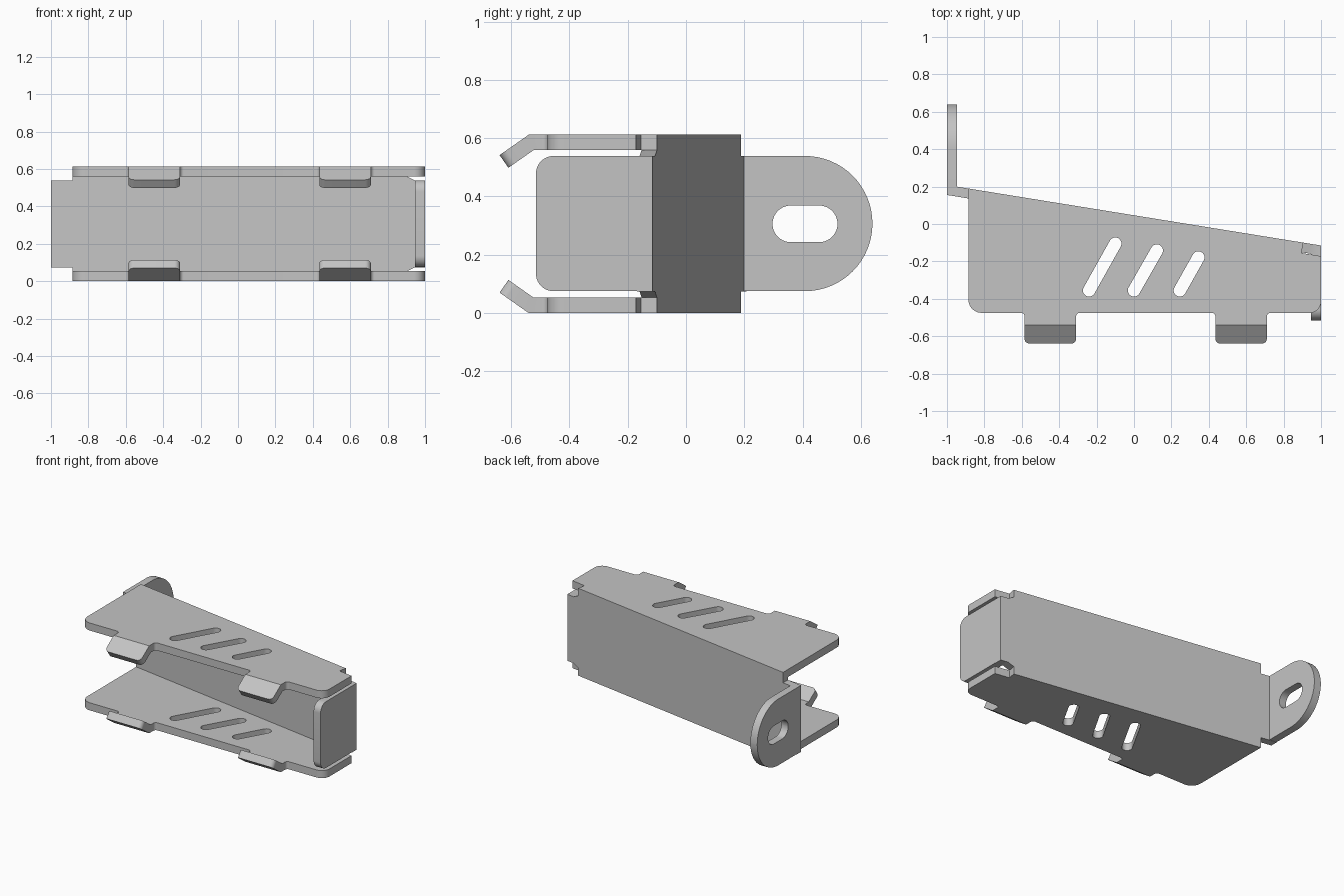
import bpy, bmesh, math
from mathutils import Vector

if "Cube" in bpy.data.objects:
    bpy.data.objects.remove(bpy.data.objects["Cube"])

H = 0.612        # overall height
T = 0.053        # sheet thickness
LOW, HIGH = 0.075, 0.539   # height range of the end flanges
FRONT = -0.475   # front edge of the plates
FOLD = -0.54     # line where the tabs bend
ANGLE = math.radians(35)

steel = bpy.data.materials.new("plain grey steel")
steel.use_nodes = True
GREY = (0.55, 0.55, 0.55, 1)
steel.diffuse_color = GREY
steel.node_tree.nodes["Principled BSDF"].inputs["Base Color"].default_value = GREY


def rounded(corners, steps=10):
    """Outline from (u, v, radius) corners, each radius turned into an arc."""
    out = []
    for i, (u, v, r) in enumerate(corners):
        p = Vector((u, v))
        if r == 0:
            out.append(p)
            continue
        a = (Vector(corners[i - 1][:2]) - p).normalized()
        b = (Vector(corners[(i + 1) % len(corners)][:2]) - p).normalized()
        half = a.angle(b) / 2
        centre = p + (a + b).normalized() * r / math.sin(half)
        start = p + a * r / math.tan(half) - centre
        end = p + b * r / math.tan(half) - centre
        turn = math.atan2(start.x * end.y - start.y * end.x, start.dot(end))
        for k in range(steps + 1):
            t = turn * k / steps
            c, s = math.cos(t), math.sin(t)
            out.append(centre + Vector((start.x * c - start.y * s,
                                        start.x * s + start.y * c)))
    return out


def capsule(a, b, r):
    """Long slot between two end centres."""
    a, b = Vector(a), Vector(b)
    d = (b - a).normalized() * r
    n = Vector((-d.y, d.x))
    box = [a - d + n, a - d - n, b + d - n, b + d + n]
    return rounded([(p.x, p.y, r * 0.999) for p in box])


def sheet(name, loops, place, fold=False):
    """Flat sheet with holes, w running from 0 to -T, then put in position."""
    bm = bmesh.new()
    for loop in loops:
        vs = [bm.verts.new((p.x, p.y, 0)) for p in loop]
        for i, v in enumerate(vs):
            bm.edges.new((vs[i - 1], v))
    bmesh.ops.triangle_fill(bm, edges=bm.edges[:], use_beauty=True,
                            normal=(0, 0, 1))
    res = bmesh.ops.extrude_face_region(bm, geom=bm.faces[:],
                                        use_keep_orig=True)
    for v in res["geom"]:
        if isinstance(v, bmesh.types.BMVert):
            v.co.z = -T
    if fold:
        bmesh.ops.bisect_plane(bm, geom=bm.verts[:] + bm.edges[:] + bm.faces[:],
                               plane_co=(0, FOLD, 0), plane_no=(0, 1, 0))
        c, s = math.cos(ANGLE), math.sin(ANGLE)
        for v in bm.verts:
            d, w = FOLD - v.co.y, v.co.z
            if d > 1e-4:
                v.co.y, v.co.z = FOLD - d * c - w * s, w * c - d * s
            elif abs(d) <= 1e-4 and w < -T / 2:
                v.co.y = FOLD + T * math.tan(ANGLE / 2)
    for v in bm.verts:
        v.co = place(*v.co)
    bmesh.ops.recalc_face_normals(bm, faces=bm.faces[:])
    me = bpy.data.meshes.new(name)
    bm.to_mesh(me)
    bm.free()
    me.materials.append(steel)
    ob = bpy.data.objects.new(name, me)
    bpy.context.collection.objects.link(ob)
    bpy.ops.object.select_all(action="DESELECT")
    ob.select_set(True)
    bpy.context.view_layer.objects.active = ob
    bpy.ops.object.shade_smooth_by_angle(angle=math.radians(30))
    return ob


def back_line(x):
    return 0.0466 - 0.1616 * x


# Top and bottom plates with slots and two bent tabs each
TIP = FOLD - 0.122
outline = [(-0.885, back_line(-0.885), 0), (-0.885, FRONT, 0.07)]
for x0, x1 in ((-0.585, -0.31), (0.435, 0.71)):
    outline += [(x0, FRONT, 0.02), (x0, TIP, 0.03),
                (x1, TIP, 0.03), (x1, FRONT, 0.02)]
outline += [(1, FRONT, 0.06), (1, -0.172, 0), (0.895, -0.155, 0),
            (0.905, back_line(0.905), 0)]
slots = [capsule(a, (x, -0.355), 0.033)
         for a, x in (((-0.1, -0.105), -0.24),
                      ((0.122, -0.142), 0.0),
                      ((0.344, -0.179), 0.245))]
plate = [rounded(outline)] + slots
sheet("top_plate", plate, lambda u, v, w: (u, v, H + w), fold=True)
sheet("bottom_plate", plate, lambda u, v, w: (u, v, -w), fold=True)

# Slanted back web, narrower at both ends
upper = [(1, HIGH, 0), (0.945, HIGH, 0), (0.905, H - T, 0),
         (-0.885, H - T, 0), (-0.885, HIGH, 0), (-1, HIGH, 0)]
lower = [(u, H - v, 0) for u, v, r in reversed(upper)]
sheet("back_web", [rounded(upper + lower)],
      lambda u, v, w: (u, back_line(u) + w, v))

# Left end flange, closing the open front side
sheet("left_end_flange",
      [rounded([(-0.14, LOW, 0), (-0.14, HIGH, 0),
                (-0.515, HIGH, 0.06), (-0.515, LOW, 0.06)])],
      lambda u, v, w: (1 + w, u, v))

# Right mounting ear with round end and slot
R = (HIGH - LOW) / 2
MID = H / 2
sheet("right_mounting_ear",
      [rounded([(0.18, LOW, 0), (0.64, LOW, R * 0.999),
                (0.64, HIGH, R * 0.999), (0.18, HIGH, 0)], 16),
       capsule((0.36, MID), (0.457, MID), 0.063)],
      lambda u, v, w: (-1 - w, u, v))
